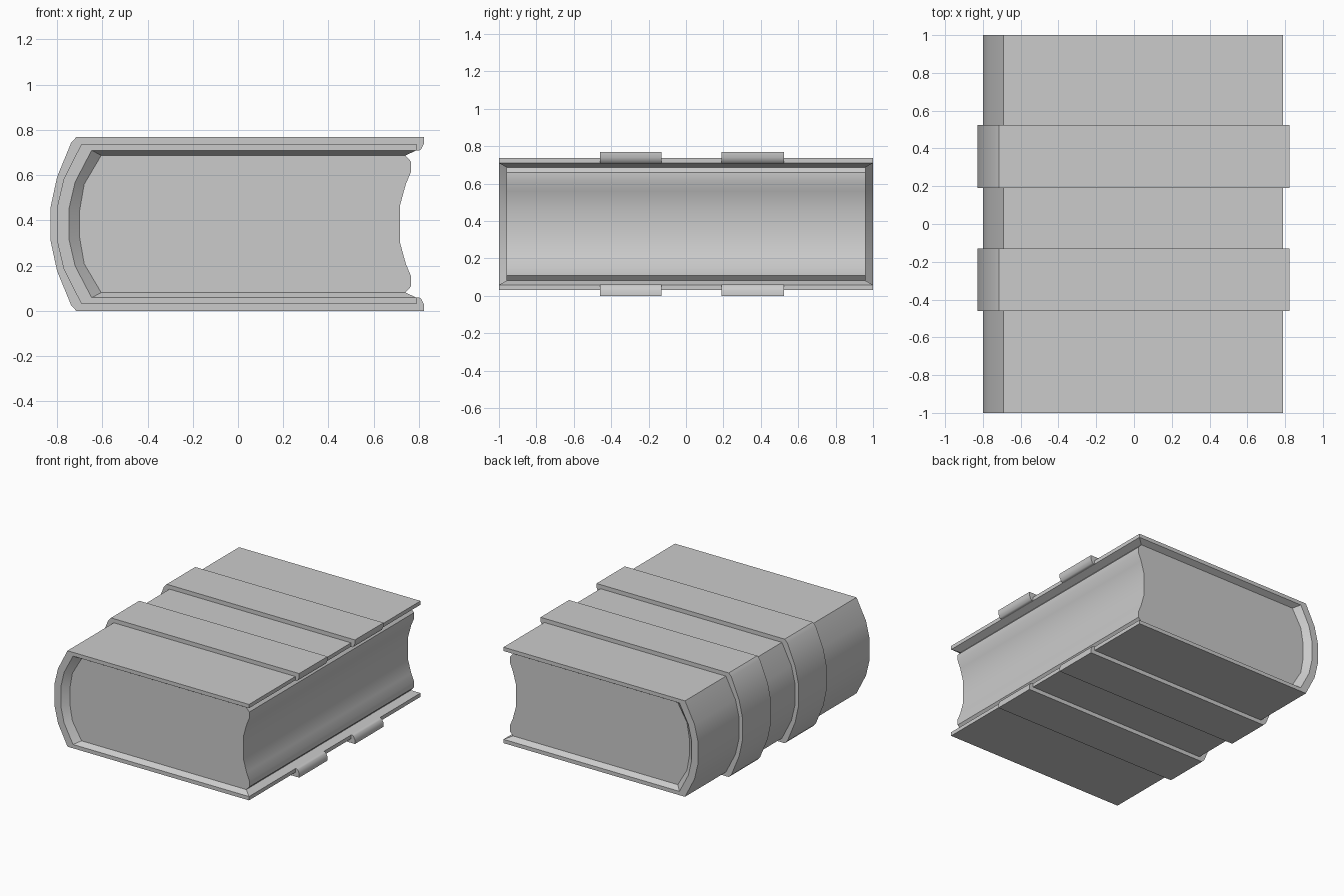
import bpy, bmesh, math

if "Cube" in bpy.data.objects:
    bpy.data.objects.remove(bpy.data.objects["Cube"])

MID = 0.384  # mid height of the book


def mirrored(upper):
    """Complete a fore-edge-to-spine profile by mirroring it about mid height."""
    return upper + [(x, 2 * MID - z) for x, z in reversed(upper)]


def finish(name, bm):
    bmesh.ops.remove_doubles(bm, verts=bm.verts, dist=1e-5)
    bmesh.ops.recalc_face_normals(bm, faces=bm.faces)
    me = bpy.data.meshes.new(name)
    bm.to_mesh(me)
    bm.free()
    ob = bpy.data.objects.new(name, me)
    bpy.context.collection.objects.link(ob)
    bpy.ops.object.select_all(action='DESELECT')
    ob.select_set(True)
    bpy.context.view_layer.objects.active = ob
    bpy.ops.object.shade_smooth_by_angle(angle=math.radians(36))
    return ob


def row(bm, profile, y):
    return [bm.verts.new((x, y, z)) for x, z in profile]


def bridge(bm, a, b, closed=False):
    n = len(a)
    for i in range(n if closed else n - 1):
        j = (i + 1) % n
        bm.faces.new((a[i], a[j], b[j], b[i]))


# Half profiles (x, z), from the fore edge round to the spine
outer = mirrored([(0.79, 0.738), (-0.692, 0.738), (-0.77, 0.585), (-0.80, 0.458)])
inner = mirrored([(0.79, 0.71), (-0.647, 0.71), (-0.72, 0.57), (-0.747, 0.453)])
contact = mirrored([(0.74, 0.687), (-0.605, 0.687), (-0.68, 0.56), (-0.70, 0.445)])
band_outer = mirrored([(0.80, 0.708), (0.81, 0.714), (0.822, 0.74), (0.822, 0.768),
                       (-0.715, 0.768), (-0.737, 0.745), (-0.80, 0.592), (-0.828, 0.462)])
fore_edge = [(0.765, 0.66), (0.765, 0.615), (0.742, 0.56), (0.716, 0.465)]

# Cover: rounded spine and boards, with an inner rim sloping to the pages
bm = bmesh.new()
rows = [row(bm, p, y) for p, y in ((outer, -1), (inner, -1), (contact, -0.96),
                                   (contact, 0.96), (inner, 1), (outer, 1))]
for i in (0, 1, 3, 4):
    bridge(bm, rows[i], rows[i + 1])
bridge(bm, rows[5], rows[0])
for k in (0, -1):  # board edges facing the fore edge
    bm.faces.new((rows[0][k], rows[1][k], rows[4][k], rows[5][k]))
    bm.faces.new((rows[1][k], rows[2][k], rows[3][k], rows[4][k]))
finish("cover", bm)

# Page block with a hollowed fore edge
bm = bmesh.new()
pages = contact + list(reversed(mirrored(fore_edge)))
a, b = row(bm, pages, -0.96), row(bm, pages, 0.96)
bridge(bm, a, b, closed=True)
bm.faces.new(a)
bm.faces.new(b)
finish("page_block", bm)

# Two raised bands wrapped round the cover and over the board edges
band_inner = mirrored([(0.785, 0.708), (0.785, 0.73), (-0.685, 0.73), (-0.76, 0.585), (-0.79, 0.455)])
for name, y0, y1 in (("rear_band", 0.19, 0.523), ("front_band", -0.46, -0.13)):
    bm = bmesh.new()
    section = band_outer + list(reversed(band_inner))
    a, b = row(bm, section, y0), row(bm, section, y1)
    bridge(bm, a, b, closed=True)
    bm.faces.new(a)
    bm.faces.new(b)
    finish(name, bm)
